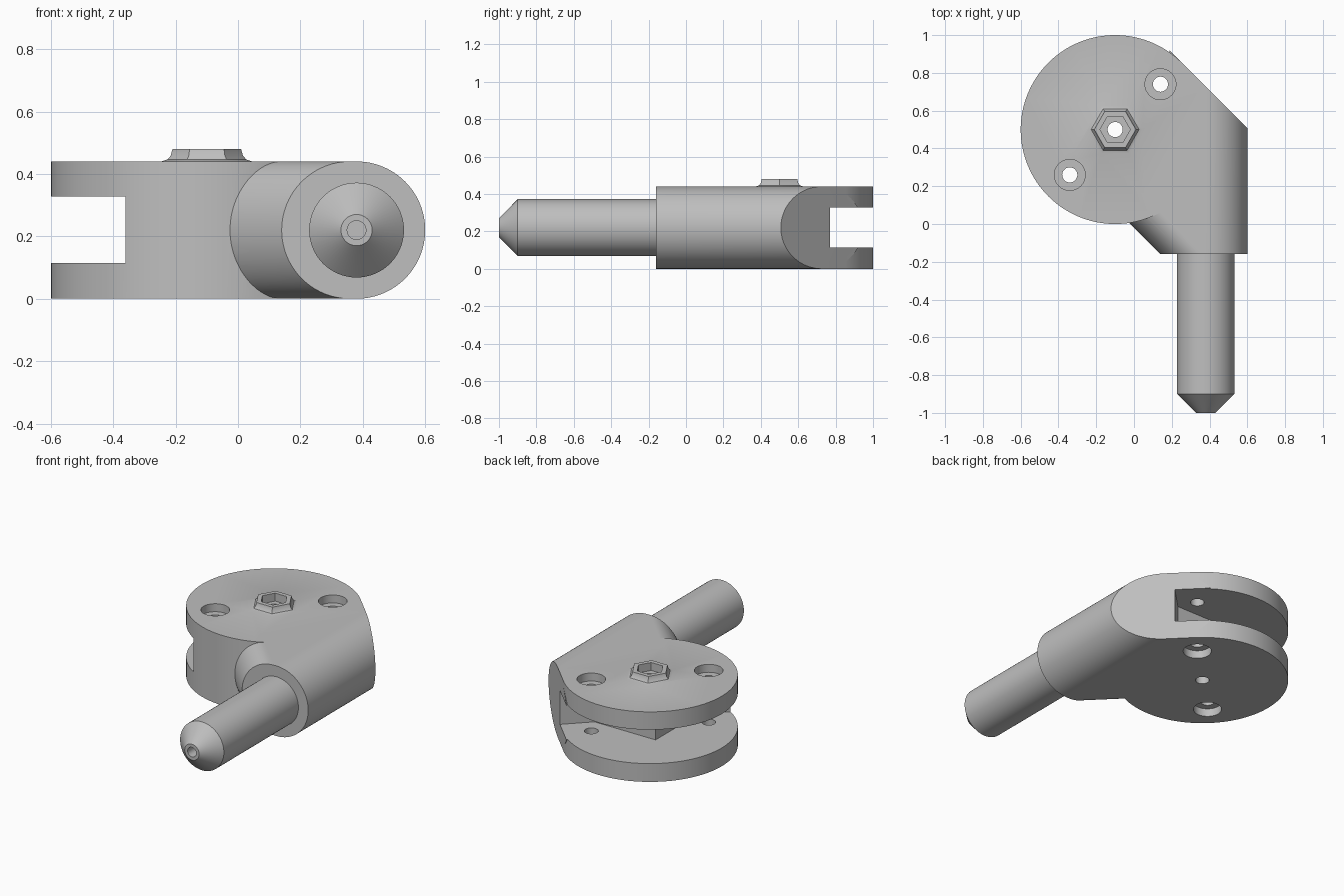
import bpy, bmesh
from math import sin, cos, pi, radians

cube = bpy.data.objects.get("Cube")
if cube:
    bpy.data.objects.remove(cube, do_unlink=True)

metal = bpy.data.materials.new("plain grey")
metal.use_nodes = True
GREY = (0.52, 0.52, 0.52, 1)
metal.diffuse_color = GREY
metal.node_tree.nodes["Principled BSDF"].inputs["Base Color"].default_value = GREY


def loft(name, rings):
    """Closed solid through a list of equal-sized rings, capped at both ends."""
    bm = bmesh.new()
    loops = [[bm.verts.new(p) for p in ring] for ring in rings]
    n = len(loops[0])
    for a, b in zip(loops, loops[1:]):
        for i in range(n):
            j = (i + 1) % n
            bm.faces.new((a[i], a[j], b[j], b[i]))
    bm.faces.new(loops[0])
    bm.faces.new(loops[-1])
    bmesh.ops.recalc_face_normals(bm, faces=bm.faces)
    mesh = bpy.data.meshes.new(name)
    bm.to_mesh(mesh)
    bm.free()
    mesh.materials.append(metal)
    obj = bpy.data.objects.new(name, mesh)
    bpy.context.scene.collection.objects.link(obj)
    return obj


def arc(cx, cy, r, start, end, steps):
    return [(cx + r * cos(radians(start + (end - start) * i / steps)),
             cy + r * sin(radians(start + (end - start) * i / steps)))
            for i in range(steps + 1)]


def circle(cx, cy, r, n=64):
    return arc(cx, cy, r, 0, 360, n)[:-1]


def upright(name, outline, z0, z1):
    return loft(name, [[(x, y, z) for x, y in outline] for z in (z0, z1)])


def combine(target, tool, operation):
    """Apply a boolean and delete the tool."""
    mod = target.modifiers.new(operation, 'BOOLEAN')
    mod.operation, mod.solver, mod.object = operation, 'EXACT', tool
    tool.hide_render = True
    bpy.context.view_layer.objects.active = target
    bpy.ops.object.modifier_apply(modifier=mod.name)
    bpy.data.objects.remove(tool, do_unlink=True)


def smooth(obj):
    obj.data.shade_smooth()
    obj.data.set_sharp_from_angle(angle=radians(28))


HUB = (-0.1, 0.5)          # disc centre
AX, AZ, AR = 0.38, 0.22, 0.22   # arm axis and radius
FRONT, FLAT, TOP = -0.16, 1.107, 0.44

# Round head, with its outline running into the arm
outline = arc(*HUB, 0.5, 45, 298.6, 90)
outline += [(0.36, FRONT), (AX, FRONT), (AX, FLAT - AX)]
body = upright("hinge_body", outline, 0, TOP)

# Round arm, ending in a slanted flat at the back
ring = circle(AX, AZ, AR, 96)
arm = loft("arm", [[(x, FRONT, z) for x, z in ring],
                   [(x, FLAT - x, z) for x, z in ring]])
combine(body, arm, 'UNION')

# Rounded shoulder swept diagonally from the arm into the head
half = arc(0.36, AZ, AR, 90, 270, 48) + [(AX, 0), (AX, TOP)]
shoulder = loft("shoulder", [[(x - t, FRONT + t, z) for x, z in half]
                             for t in (0, 0.3)])
combine(body, shoulder, 'UNION')

# Hexagonal boss with flared foot
boss = loft("boss", [[(x, y, z) for x, y in circle(*HUB, r, 6)] for r, z in
                     ((0.145, 0.42), (0.145, 0.44), (0.127, 0.446),
                      (0.116, 0.458), (0.11, 0.48))])
combine(body, boss, 'UNION')

# Slot between the two plates, leaving a square post around the hub
slot = upright("slot_cutter", [(-0.8, -0.365), (-0.23, 0.205), (-0.23, 0.63),
                               (0.195, 0.63), (0.6, 1.035), (-0.8, 1.2)],
               0.115, 0.328)
combine(body, slot, 'DIFFERENCE')

# Hexagonal socket and through bore
combine(body, upright("socket_cutter", circle(*HUB, 0.08, 6), 0.43, 0.6), 'DIFFERENCE')
combine(body, upright("bore_cutter", circle(*HUB, 0.04, 32), -0.1, 0.6), 'DIFFERENCE')

# Counterbored screw holes through both plates
for side in (-1, 1):
    x, y = HUB[0] + side * 0.24, HUB[1] + side * 0.24
    for r, z0, z1 in ((0.04, -0.1, 0.6), (0.082, -0.1, 0.05), (0.082, 0.39, 0.6)):
        combine(body, upright("screw_cutter", circle(x, y, r, 40), z0, z1), 'DIFFERENCE')
smooth(body)

# Pin with conical tip and a small centre hole
pin = loft("pin", [[(x, y, z) for x, z in circle(AX, AZ, r)] for r, y in
                   ((0.152, -0.12), (0.152, -0.9), (0.05, -1),
                    (0.03, -1), (0.03, -0.92))])
smooth(pin)
